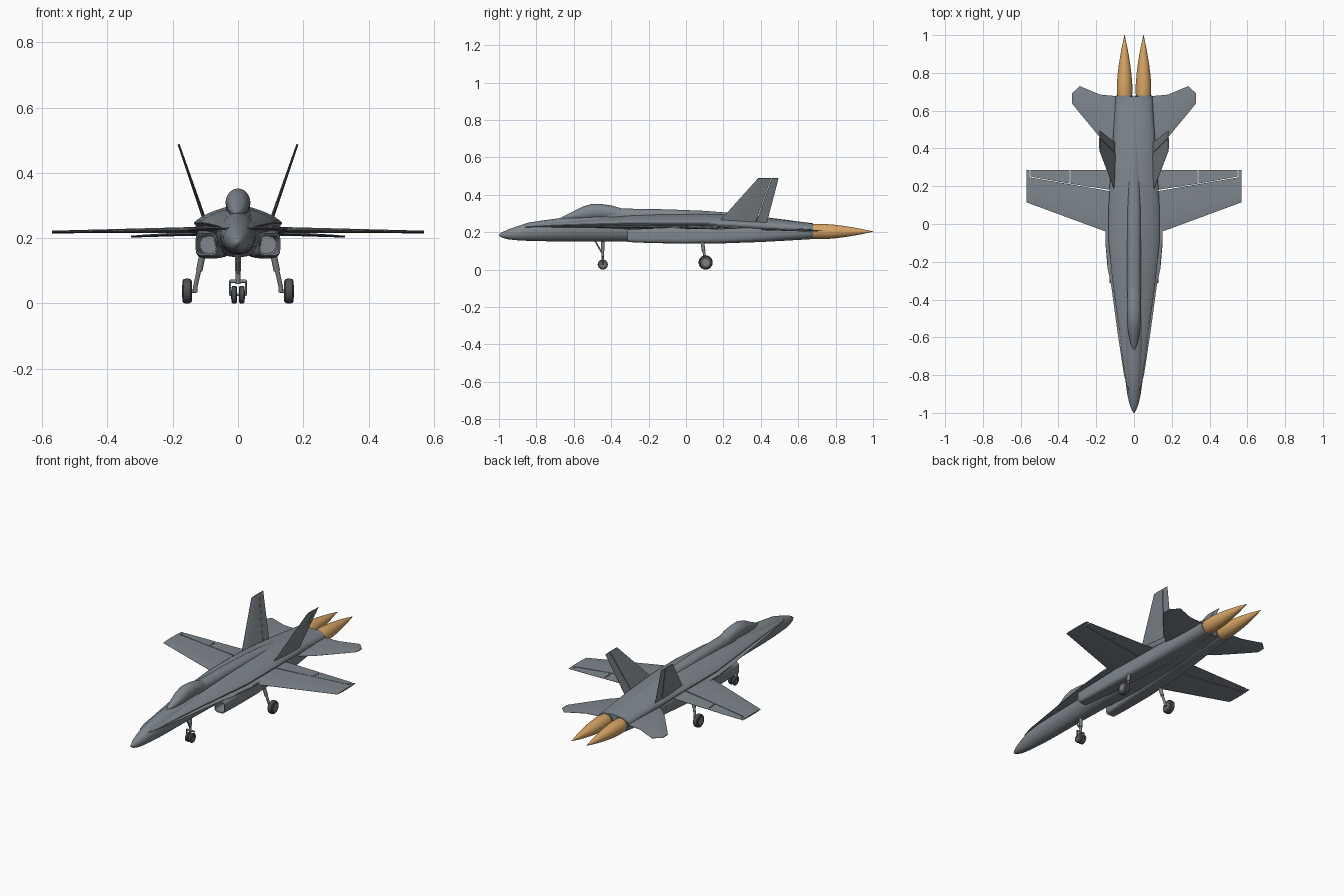
import bpy, bmesh, math
from mathutils import Vector


def mat(name, c):
    m = bpy.data.materials.new(name)
    m.diffuse_color = (*c, 1)
    return m


GREY = mat("airframe grey", (0.21, 0.24, 0.265))
TYRE = mat("tyre dark grey", (0.075, 0.08, 0.085))
METAL = mat("gear grey", (0.2, 0.22, 0.235))
FLAME = mat("flame orange", (0.68, 0.37, 0.13))


def rings_to_object(name, rings, material, mirror=False, angle=35):
    """Skin a list of equal-length point rings and cap both ends."""
    bm = bmesh.new()
    vs = [[bm.verts.new(p) for p in r] for r in rings]
    n = len(vs[0])
    for a, b in zip(vs, vs[1:]):
        for i in range(n):
            j = (i + 1) % n
            bm.faces.new((a[i], a[j], b[j], b[i]))
    bm.faces.new(vs[0])
    bm.faces.new(vs[-1])
    bmesh.ops.recalc_face_normals(bm, faces=bm.faces)
    me = bpy.data.meshes.new(name)
    bm.to_mesh(me)
    bm.free()
    me.shade_smooth()
    me.set_sharp_from_angle(angle=math.radians(angle))
    me.materials.append(material)
    ob = bpy.data.objects.new(name, me)
    bpy.context.collection.objects.link(ob)
    if mirror:
        ob.modifiers.new("mirror", 'MIRROR')
    return ob


def body(name, sections, material=GREY, mirror=False, angle=35, n=32):
    """Loft along y; section = (y, centre x, half width, bottom, top, roundness)."""
    rings = []
    for y, cx, hw, zb, zt, e in sections:
        ring = []
        for i in range(n):
            t = math.tau * (i + 0.5) / n
            c, s = math.cos(t), math.sin(t)
            px = math.copysign(abs(c) ** (2 / e), c)
            pz = math.copysign(abs(s) ** (2 / e), s)
            ring.append((cx + hw * px, y, (zb + zt) / 2 + (zt - zb) / 2 * pz))
        rings.append(ring)
    return rings_to_object(name, rings, material, mirror, angle)


LENS = [(0, .1), (.12, .6), (.4, 1), (.75, .8), (1, .12)]
FRONT = [(0, .1), (.15, .65), (.5, 1), (1, .7)]
REAR = [(0, .7), (1, .1)]


def surface(name, stations, profile, up=(0, 0, 1)):
    """Mirrored wing-like part; station = (x, z, leading y, trailing y, thickness)."""
    up = Vector(up).normalized()
    rings = []
    for x, z, y0, y1, t in stations:
        top = [Vector((x, y0 + (y1 - y0) * f, z)) + up * t / 2 * h for f, h in profile]
        bot = [Vector((x, y0 + (y1 - y0) * f, z)) - up * t / 2 * h for f, h in profile]
        rings.append(top + bot[::-1])
    return rings_to_object(name, rings, GREY, True, 25)


def rod(name, a, b, r, material=METAL, mirror=False, n=16):
    a, b = Vector(a), Vector(b)
    q = (b - a).to_track_quat('Z', 'Y')
    ring = [q @ Vector((r * math.cos(math.tau * i / n), r * math.sin(math.tau * i / n), 0)) for i in range(n)]
    return rings_to_object(name, [[a + p for p in ring], [b + p for p in ring]], material, mirror)


def wheel(name, x, y, r, w):
    """Tyre with rounded shoulders plus a hub, mirrored."""
    prof = [(-.5, .6), (-.5, .82), (-.36, .96), (-.15, 1), (.15, 1), (.36, .96), (.5, .82), (.5, .6)]
    rings = [[(x + w * f, y + r * k * math.cos(math.tau * i / 32), r + r * k * math.sin(math.tau * i / 32))
              for i in range(32)] for f, k in prof]
    rings_to_object(name + "_tyre", rings, TYRE, True)
    rod(name + "_hub", (x - w * .54, y, r), (x + w * .54, y, r), r * .5, METAL, True, 24)


# Main fuselage with pointed nose
body("fuselage", [
    (-1.0, 0, .003, .181, .187, 2), (-.985, 0, .012, .171, .199, 2), (-.95, 0, .025, .161, .215, 2),
    (-.9, 0, .036, .156, .232, 2), (-.84, 0, .044, .153, .252, 2), (-.75, 0, .052, .151, .265, 2),
    (-.66, 0, .056, .150, .277, 2), (-.5, 0, .06, .150, .288, 2), (-.3, 0, .066, .150, .295, 2.2),
    (0, 0, .075, .142, .29, 2.5), (.3, 0, .075, .146, .28, 2.5), (.5, 0, .07, .155, .265, 2.5),
    (.67, 0, .055, .168, .245, 2.5)])

# Sloping shoulders blending the body into the wings
body("shoulders", [
    (-.86, 0, .038, .215, .24, 1.6), (-.7, 0, .062, .212, .262, 1.5), (-.5, 0, .088, .208, .278, 1.4),
    (-.3, 0, .115, .2, .295, 1.4), (-.1, 0, .135, .19, .302, 1.4), (.1, 0, .135, .19, .302, 1.4),
    (.25, 0, .127, .19, .295, 1.6), (.45, 0, .112, .185, .275, 2), (.6, 0, .102, .175, .257, 2.4),
    (.675, 0, .098, .17, .248, 2.6)])

# Raised spine behind the cockpit
body("spine", [
    (-.42, 0, .034, .25, .322, 2.2), (-.33, 0, .037, .25, .326, 2.2), (-.1, 0, .037, .25, .322, 2.2),
    (.1, 0, .036, .25, .314, 2.2), (.2, 0, .034, .24, .306, 2.2), (.4, 0, .03, .22, .283, 2.2),
    (.55, 0, .024, .2, .264, 2.2), (.67, 0, .015, .2, .247, 2)])

# Bubble canopy
body("canopy", [
    (-.665, 0, .004, .268, .28, 2), (-.64, 0, .016, .264, .292, 2), (-.6, 0, .026, .262, .312, 2),
    (-.55, 0, .034, .262, .338, 2), (-.5, 0, .038, .265, .352, 2), (-.45, 0, .038, .267, .35, 2),
    (-.4, 0, .037, .265, .343, 2), (-.34, 0, .034, .26, .326, 2), (-.3, 0, .028, .26, .315, 2)])

# Open air intakes running back into round engine housings
body("engine_duct", [
    (0, .085, .03, .155, .205, 3), (-.31, .097, .029, .152, .21, 4), (-.312, .097, .033, .147, .215, 4),
    (-.2, .092, .038, .142, .22, 4), (0, .083, .046, .138, .228, 4), (.2, .072, .05, .14, .23, 3.5),
    (.4, .06, .052, .147, .24, 3), (.55, .053, .05, .155, .245, 2.4), (.68, .05, .046, .163, .247, 2)], mirror=True)

# Exhaust flames
body("exhaust_flame", [(y, .05, r, .203 - r, .203 + r, 2) for y, r in (
    (.66, .037), (.69, .041), (.74, .041), (.79, .037), (.84, .031), (.89, .023), (.94, .014),
    (.975, .006), (1, .001))], FLAME, True)

# Leading-edge strakes
surface("strake", [(.03, .23, -.88, 0, .014), (.053, .23, -.8, 0, .014), (.09, .23, -.555, 0, .014),
                   (.12, .229, -.33, 0, .014), (.14, .228, -.235, 0, .013), (.152, .227, -.095, 0, .012)], LENS)

# Wings with separate flap, aileron and tip
surface("wing", [(.05, .226, -.075, .163, .024), (.15, .225, -.04, .178, .018), (.57, .219, .115, .25, .008)], FRONT)
surface("flap", [(.08, .226, .174, .285, .02), (.337, .222, .213, .285, .013)], REAR)
surface("aileron", [(.342, .222, .214, .285, .013), (.548, .219, .251, .285, .008)], REAR)
surface("wing_tip", [(.553, .219, .245, .285, .008), (.57, .219, .245, .285, .008)], REAR)

# Horizontal tailplanes
surface("tailplane", [(.07, .215, .36, .675, .014), (.18, .212, .458, .685, .011),
                      (.287, .207, .587, .73, .008), (.328, .205, .638, .692, .005)], LENS)

# Canted fins and rudders
CANT = (.945, 0, -.327)
surface("fin", [(.09, .22, .145, .36, .012), (.182, .488, .385, .455, .006)], FRONT, CANT)
surface("rudder", [(.098, .244, .372, .431, .008), (.182, .488, .458, .495, .004)], REAR, CANT)

# Nose gear
rod("nose_strut", (0, -.445, .06), (0, -.445, .17), .007)
rod("nose_sleeve", (0, -.445, .1), (0, -.445, .17), .0095)
rod("nose_fork_bar", (-.025, -.445, .068), (.025, -.445, .068), .005)
rod("nose_fork_side", (.024, -.445, .07), (.024, -.445, .024), .003, METAL, True)
rod("nose_axle", (-.025, -.445, .027), (.025, -.445, .027), .004)
rod("nose_brace", (0, -.45, .09), (0, -.49, .16), .004)
wheel("nose_wheel", .0115, -.445, .027, .017)

# Main gear
rod("main_strut", (.107, .085, .16), (.131, .103, .05), .007, METAL, True)
rod("main_sleeve", (.105, .084, .17), (.119, .094, .1), .010, METAL, True)
rod("main_axle", (.128, .105, .038), (.158, .105, .038), .006, METAL, True)
rod("main_lower_link", (.131, .103, .055), (.131, .105, .034), .007, METAL, True)
wheel("main_wheel", .156, .105, .038, .029)
